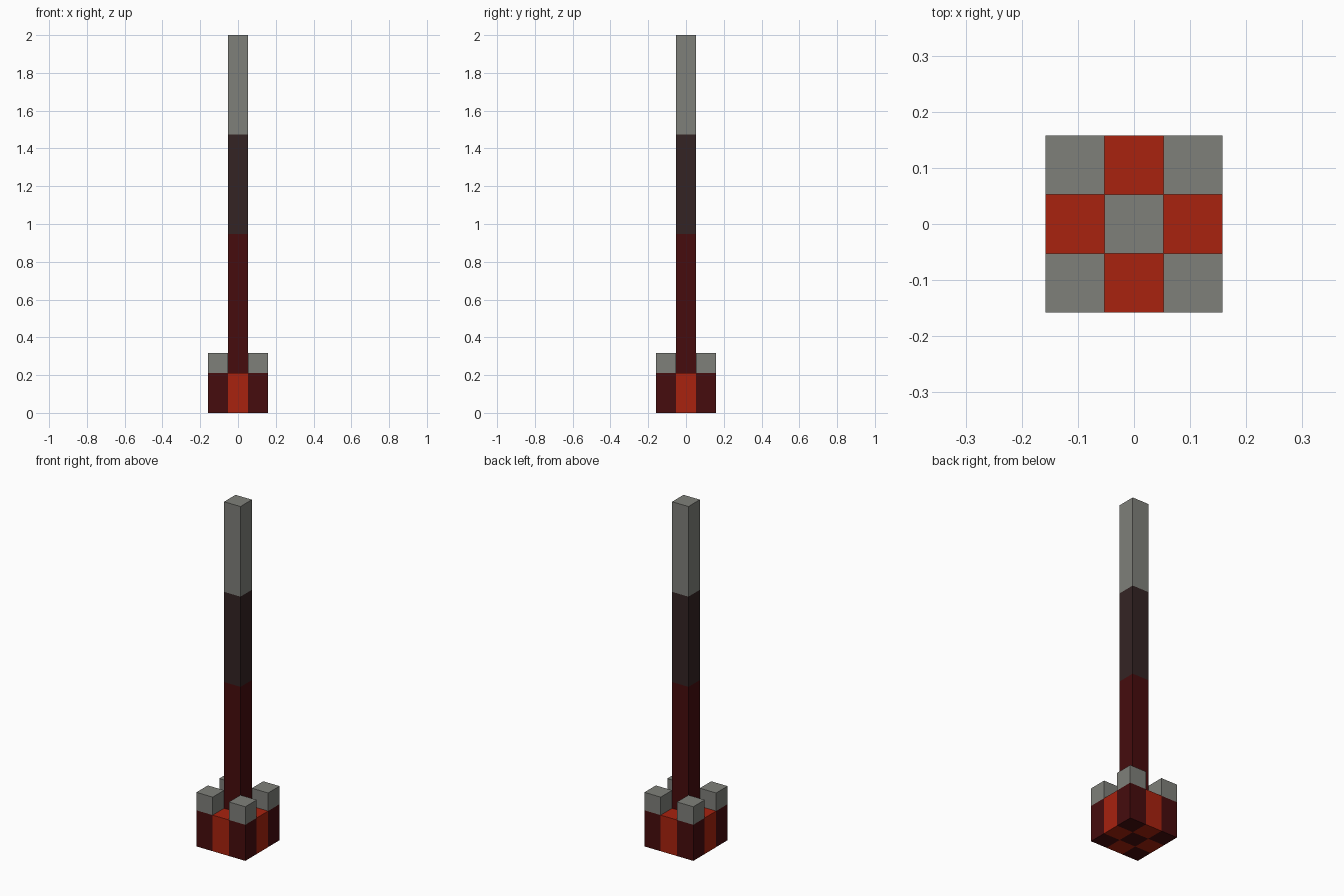
import bpy
import bmesh

if "Cube" in bpy.data.objects:
    bpy.data.objects.remove(bpy.data.objects["Cube"], do_unlink=True)

U = 2 / 19  # one block


def material(name, rgb):
    mat = bpy.data.materials.new(name)
    mat.use_nodes = True
    color = (*rgb, 1)
    mat.diffuse_color = color
    mat.node_tree.nodes["Principled BSDF"].inputs["Base Color"].default_value = color
    return mat


grey = material("stone grey", (0.212, 0.216, 0.195))
red = material("bright red", (0.392, 0.016, 0.0045))
dark_red = material("dark red", (0.061, 0.0037, 0.004))
brown = material("dark brown", (0.034, 0.0176, 0.0176))


def column(name, x, y, bands):
    """Square column one block wide, with stacked (height in blocks, material) bands."""
    mesh = bpy.data.meshes.new(name)
    bm = bmesh.new()
    corners = ((-0.5, -0.5), (0.5, -0.5), (0.5, 0.5), (-0.5, 0.5))

    def ring(z):
        return [bm.verts.new(((x + cx) * U, (y + cy) * U, z * U)) for cx, cy in corners]

    z = 0
    lower = ring(z)
    bm.faces.new(lower[::-1])
    for index, (height, mat) in enumerate(bands):
        mesh.materials.append(mat)
        z += height
        upper = ring(z)
        for i in range(4):
            j = (i + 1) % 4
            face = bm.faces.new((lower[i], lower[j], upper[j], upper[i]))
            face.material_index = index
        lower = upper
    bm.faces.new(lower).material_index = len(bands) - 1
    bm.to_mesh(mesh)
    bm.free()
    obj = bpy.data.objects.new(name, mesh)
    bpy.context.collection.objects.link(obj)


# Tall central shaft
column("shaft", 0, 0, [(9, dark_red), (5, brown), (5, grey)])

# Corner posts with grey caps
for side, x in (("left", 1), ("right", -1)):
    for end, y in (("front", -1), ("back", 1)):
        column(f"{end}_{side}_post", x, y, [(2, dark_red), (1, grey)])

# Red blocks between the posts
for name, x, y in (("front", 0, -1), ("back", 0, 1), ("left", 1, 0), ("right", -1, 0)):
    column(f"{name}_block", x, y, [(2, red)])
